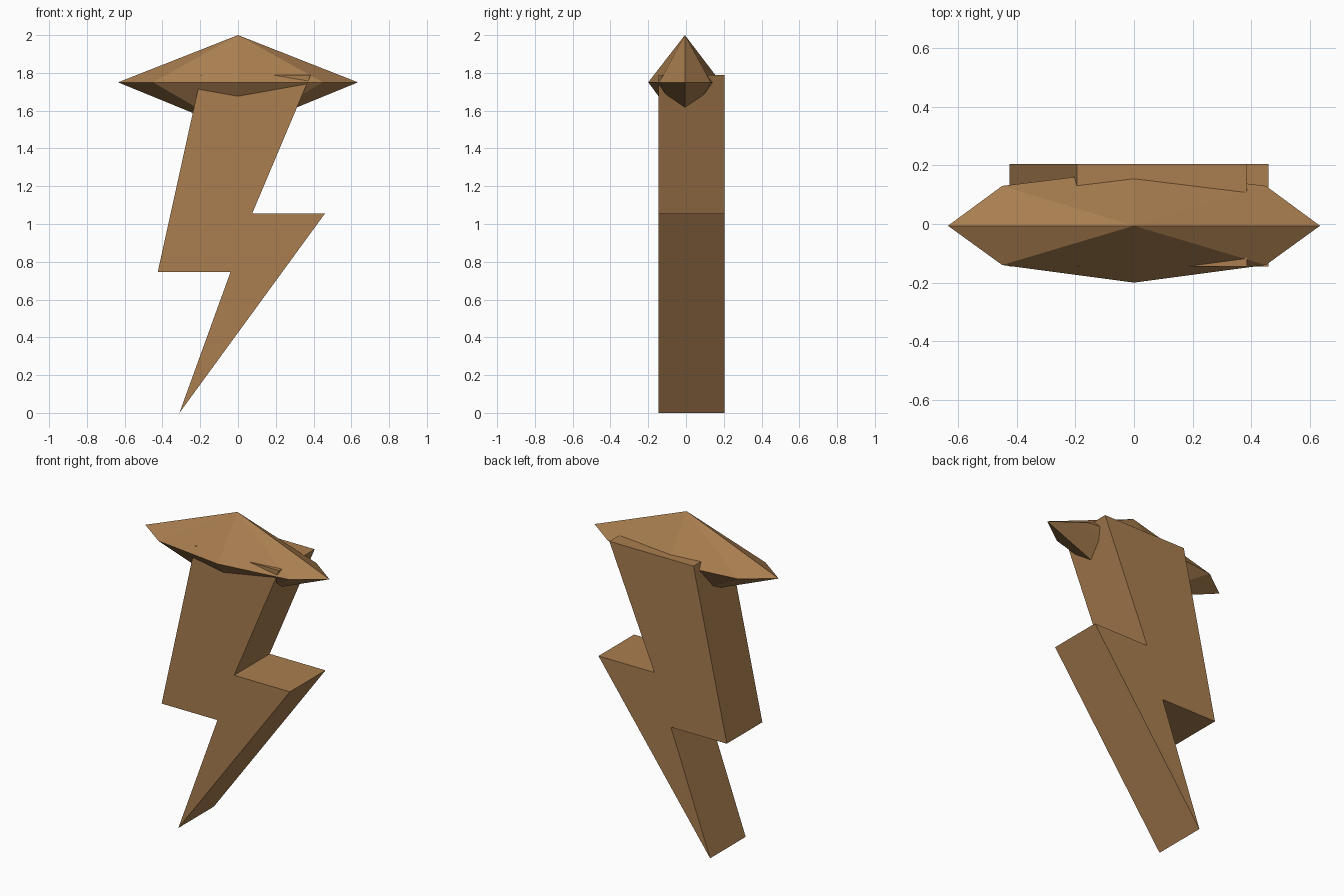
import bpy, bmesh

cube = bpy.data.objects.get("Cube")
if cube:
    bpy.data.objects.remove(cube, do_unlink=True)

# Single warm brown
brown = bpy.data.materials.new("warm_brown")
brown.use_nodes = True
colour = (0.40, 0.21, 0.08, 1)
brown.diffuse_color = colour
brown.node_tree.nodes["Principled BSDF"].inputs["Base Color"].default_value = colour


def finish(name, bm):
    """Turn a bmesh into a named, flat shaded object."""
    bmesh.ops.recalc_face_normals(bm, faces=bm.faces)
    mesh = bpy.data.meshes.new(name)
    bm.to_mesh(mesh)
    bm.free()
    mesh.materials.append(brown)
    obj = bpy.data.objects.new(name, mesh)
    bpy.context.collection.objects.link(obj)
    return obj


# Lightning bolt: zigzag profile extruded front to back
FRONT, BACK = -0.145, 0.205
profile = [(-0.31, 0), (0.46, 1.055), (0.075, 1.055), (0.385, 1.79),
           (-0.195, 1.79), (-0.425, 0.745), (-0.04, 0.745)]
bm = bmesh.new()
face = bm.faces.new([bm.verts.new((x, FRONT, z)) for x, z in profile])
extruded = bmesh.ops.extrude_face_region(bm, geom=[face], use_keep_orig=True)
moved = [v for v in extruded["geom"] if isinstance(v, bmesh.types.BMVert)]
bmesh.ops.translate(bm, verts=moved, vec=(0, BACK - FRONT, 0))
finish("lightning_bolt", bm)

# Faceted head: eight-sided rim joined to an upper and a lower point
RIM_Z = 1.75
half = [(0, -0.2), (0.45, -0.14), (0.635, -0.006), (0.45, 0.13), (0, 0.185)]
outline = half + [(-x, y) for x, y in reversed(half[1:-1])]
bm = bmesh.new()
rim = [bm.verts.new((x, y, RIM_Z)) for x, y in outline]
for tip_z in (2.0, 1.49):
    tip = bm.verts.new((0, -0.006, tip_z))
    for i, v in enumerate(rim):
        bm.faces.new((v, rim[(i + 1) % len(rim)], tip))
finish("faceted_head", bm)
